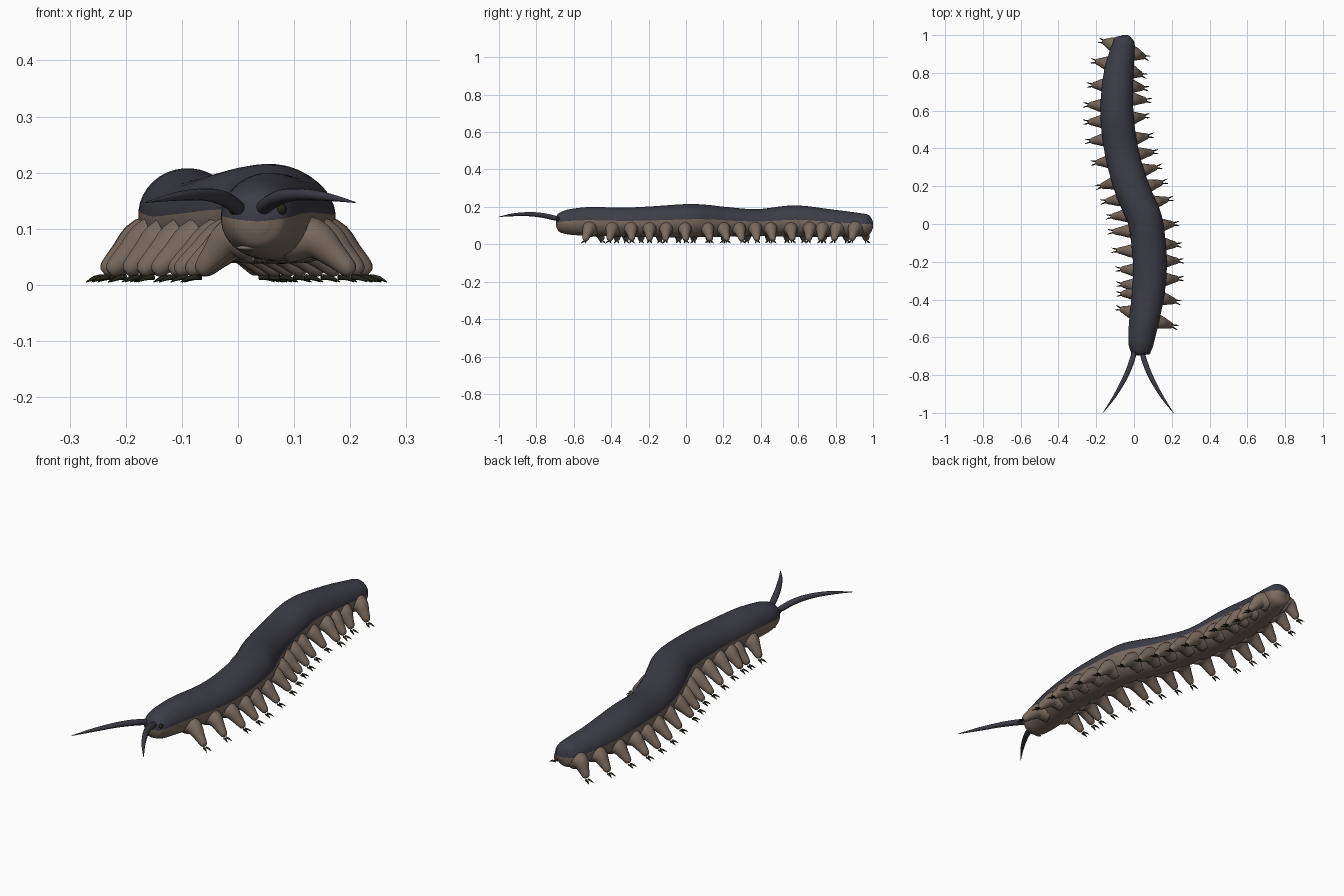
import bpy, bmesh, math
from mathutils import Vector

if "Cube" in bpy.data.objects:
    bpy.data.objects.remove(bpy.data.objects["Cube"])


def material(name, colour):
    m = bpy.data.materials.new(name)
    m.use_nodes = True
    m.diffuse_color = (*colour, 1)
    bsdf = m.node_tree.nodes["Principled BSDF"]
    bsdf.inputs["Base Color"].default_value = (*colour, 1)
    bsdf.inputs["Roughness"].default_value = 0.8
    return m


SLATE = material("slate_back", (0.046, 0.046, 0.062))
BROWN = material("brown_belly", (0.19, 0.145, 0.115))
BLACK = material("olive_black", (0.018, 0.018, 0.01))


def spline(points, steps):
    """Smooth curve through the points, whatever their length."""
    ext = [points[0], *points, points[-1]]
    out = []
    for i in range(len(points) - 1):
        quads = list(zip(*ext[i:i + 4]))
        for s in range(steps):
            t = s / steps
            out.append([b + t / 2 * (c - a + t * (2 * a - 5 * b + 4 * c - d
                        + t * (3 * (b - c) + d - a))) for a, b, c, d in quads])
    return out + [list(points[-1])]


def finish(name, bm, mats):
    bmesh.ops.recalc_face_normals(bm, faces=bm.faces)
    mesh = bpy.data.meshes.new(name)
    bm.to_mesh(mesh)
    bm.free()
    for m in mats:
        mesh.materials.append(m)
    mesh.shade_smooth()
    ob = bpy.data.objects.new(name, mesh)
    bpy.context.collection.objects.link(ob)
    return ob


def add_tube(bm, points, segs, steps, two_tone=False):
    """Loft ellipses along stations of (x, y, z, half width, half height)."""
    st = spline(points, steps)
    rings = []
    for i, (x, y, z, rw, rh) in enumerate(st):
        a, b = st[max(i - 1, 0)], st[min(i + 1, len(st) - 1)]
        tangent = (Vector(b[:3]) - Vector(a[:3])).normalized()
        side = tangent.cross(Vector((0, 0, 1))).normalized()
        up = side.cross(tangent)
        ring = []
        for k in range(segs):
            ang = math.tau * (k + 0.5) / segs
            ring.append(bm.verts.new(Vector((x, y, z)) + side * rw * math.cos(ang)
                                     + up * rh * math.sin(ang)))
        rings.append(ring)
    for r, s in zip(rings, rings[1:]):
        for k in range(segs):
            n = (k + 1) % segs
            f = bm.faces.new((r[k], r[n], s[n], s[k]))
            # upper half keeps the back colour, the rest is belly
            f.material_index = int(two_tone and k >= segs // 2 - 1)
    for ring, end in ((rings[0], st[0]), (rings[-1], st[-1])):
        tip = bm.verts.new(end[:3])
        for k in range(segs):
            f = bm.faces.new((ring[k], ring[(k + 1) % segs], tip))
            f.material_index = int(two_tone and k >= segs // 2 - 1)


# Long wavy body, from head to tail
BODY = [
    (.035, -.695, .113, .020, .020), (.035, -.683, .114, .046, .046),
    (.036, -.65, .117, .063, .062), (.040, -.60, .120, .071, .071),
    (.055, -.50, .122, .080, .078), (.077, -.35, .119, .087, .077),
    (.084, -.20, .120, .090, .082), (.063, 0, .126, .092, .089),
    (.026, .10, .125, .092, .087), (-.015, .20, .120, .092, .081),
    (-.065, .38, .116, .090, .072), (-.090, .58, .124, .088, .084),
    (-.083, .78, .113, .080, .073), (-.060, .92, .106, .065, .062),
    (-.053, .97, .104, .055, .055), (-.050, .99, .104, .036, .037),
    (-.050, 1.0, .104, .014, .014)]
bm = bmesh.new()
add_tube(bm, BODY, 36, 6, two_tone=True)
finish("body", bm, [SLATE, BROWN])
CENTRE = spline(BODY, 12)


def centre_x(y):
    return min(CENTRE, key=lambda s: abs(s[1] - y))[0]


# Stubby legs: (x of tip, y of tip, y of root) down each side
RIGHT = [(-.16, .965, .945), (-.20, .86, .845), (-.22, .735, .735), (-.24, .63, .625),
         (-.24, .54, .545), (-.23, .44, .45), (-.20, .325, .335), (-.175, .20, .23),
         (-.15, .12, .135), (-.12, .04, .05), (-.11, -.04, -.035), (-.09, -.14, -.145),
         (-.07, -.24, -.245), (-.065, -.32, -.325), (-.065, -.37, -.365), (-.07, -.45, -.475)]
LEFT = [(.055, .885, .91), (.04, .79, .815), (.05, .72, .735), (.065, .655, .665),
        (.055, .57, .555), (.075, .465, .445), (.10, .38, .365), (.12, .30, .275),
        (.15, .22, .19), (.18, .13, .105), (.21, 0, -.01), (.225, -.11, -.105),
        (.235, -.195, -.195), (.235, -.29, -.295), (.22, -.41, -.385), (.205, -.54, -.505)]

for label, legs, sign in (("right", RIGHT, -1), ("left", LEFT, 1)):
    leg_bm, claw_bm = bmesh.new(), bmesh.new()
    for tx, ty, ry in legs:
        tip = Vector((tx, ty, .022))
        root = Vector((centre_x(ry) + sign * .035, ry, .088))
        out = Vector((tx - root.x, ty - ry, 0)).normalized()
        stations = []
        for t, z, r in ((0, .085, .046), (.4, .082, .036), (.7, .054, .024),
                        (.93, .029, .016), (1, .022, .008)):
            p = root.lerp(tip, t)
            stations.append((p.x, p.y, z, r, r))
        add_tube(leg_bm, stations, 14, 4)
        # pair of splayed claws on each foot
        across = Vector((-out.y, out.x, 0))
        for s in (-1, 1):
            a = tip + across * s * .006
            b = tip + out * .016 + across * s * .009
            c = tip + out * .030 + across * s * .013
            add_tube(claw_bm, [(a.x, a.y, .014, .004, .005), (b.x, b.y, .012, .004, .004),
                               (c.x, c.y, .005, .0006, .0006)], 6, 2)
    finish(label + "_legs", leg_bm, [BROWN])
    finish(label + "_claws", claw_bm, [BLACK])

# Antennae and eyes mirrored about the head centre
HEAD_X = .022
for label, sign in (("right", -1), ("left", 1)):
    path = [(.020, -.66, .132, .010, .010), (.026, -.70, .140, .014, .013),
            (.050, -.77, .155, .014, .013), (.083, -.84, .161, .012, .011),
            (.130, -.92, .158, .008, .008), (.187, -1.0, .147, .001, .001)]
    bm = bmesh.new()
    add_tube(bm, [(HEAD_X + sign * x, *rest) for x, *rest in path], 14, 5)
    finish(label + "_antenna", bm, [SLATE])
    bm = bmesh.new()
    bmesh.ops.create_uvsphere(bm, u_segments=14, v_segments=8, radius=.010)
    eye = finish(label + "_eye", bm, [BLACK])
    eye.location = (.035 + sign * .042, -.682, .135)

# Lips below the front of the head
bm = bmesh.new()
bmesh.ops.create_uvsphere(bm, u_segments=18, v_segments=10, radius=1)
mouth = finish("mouth", bm, [BROWN])
mouth.scale = (.023, .010, .005)
mouth.location = (.02, -.664, .066)
